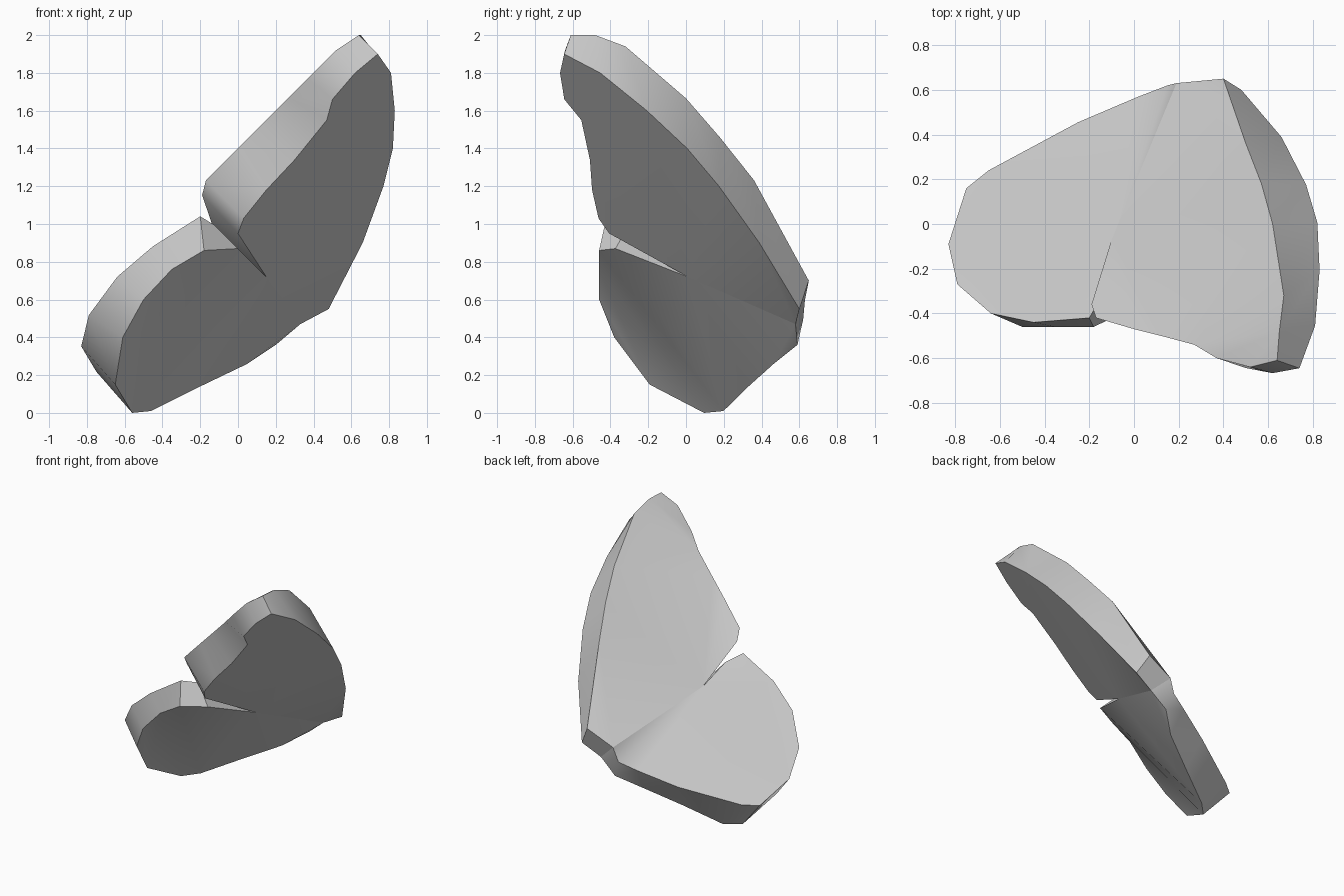
import bpy, bmesh

if "Cube" in bpy.data.objects:
    bpy.data.objects.remove(bpy.data.objects["Cube"])

# One plain grey for the whole model
grey = bpy.data.materials.new("plain grey")
grey.diffuse_color = (0.6, 0.6, 0.6, 1)
grey.use_nodes = True
grey.node_tree.nodes["Principled BSDF"].inputs["Base Color"].default_value = grey.diffuse_color

# Seam shared by both wings, from the hinge to the notch
seam_under = [(0.33, 0.58, 0.47), (0.15, 0.01, 0.72)]
seam_over = [(0.19, 0.63, 0.60), (-0.1, -0.07, 0.89)]


def slab(name, under, over):
    """Thick plate: two matching outlines, bridged by a rim open at the seam."""
    bm = bmesh.new()
    under = [seam_under[0]] + under + [seam_under[1]]
    over = [seam_over[0]] + over + [seam_over[1]]
    a = [bm.verts.new(p) for p in under]
    b = [bm.verts.new(p) for p in over]
    for i in range(len(a) - 1):
        bm.faces.new((a[i], a[i + 1], b[i + 1], b[i]))
    bm.faces.new(a[::-1])
    bm.faces.new(b)
    bmesh.ops.triangulate(bm, faces=[f for f in bm.faces if len(f.verts) > 4])
    bmesh.ops.recalc_face_normals(bm, faces=bm.faces)
    mesh = bpy.data.meshes.new(name)
    bm.to_mesh(mesh)
    bm.free()
    obj = bpy.data.objects.new(name, mesh)
    bpy.context.collection.objects.link(obj)
    mesh.materials.append(grey)
    bpy.ops.object.select_all(action='DESELECT')
    obj.select_set(True)
    bpy.context.view_layer.objects.active = obj
    bpy.ops.object.shade_smooth_by_angle(angle=0.75)
    return obj


# Lower wing: underside outline in x,z and upper side outline in x,y
low_under = [(0.05, 0.26), (-0.2, 0.14), (-0.46, 0.01), (-0.56, 0),
             (-0.65, 0.15), (-0.61, 0.4), (-0.5, 0.6), (-0.35, 0.76),
             (-0.18, 0.86), (0, 0.87)]
low_over = [(0.15, 0.62), (0.02, 0.57), (-0.25, 0.455), (-0.65, 0.24),
            (-0.75, 0.16), (-0.83, -0.09), (-0.79, -0.27), (-0.64, -0.4),
            (-0.45, -0.44), (-0.2, -0.42), (-0.13, -0.3)]
slab("lower_wing",
     [(0.2, 0.59, 0.36)] +
     [(x, max(0.74 + 1.15 * x - 1.28 * z, -0.08 - 0.75 * z, -0.46), z)
      for x, z in low_under],
     [(x, y, 0.86 + 0.694 * x - 0.76 * y) for x, y in low_over])

# Upper wing: same scheme, with the upper side thinning at hinge and tip
up_under = [(0.66, 0.9), (0.77, 1.2), (0.82, 1.4),
            (0.83, 1.6), (0.81, 1.8), (0.74, 1.9), (0.62, 1.8), (0.5, 1.66),
            (0.47, 1.55), (0.3, 1.34), (0.15, 1.18), (0.03, 1.03), (0, 0.95)]
up_over = [(0.4, 0.65), (0.5, 0.36), (0.57, 0.18), (0.62, 0),
           (0.67, -0.32), (0.65, -0.48), (0.64, -0.61), (0.52, -0.64),
           (0.37, -0.6), (0.27, -0.54), (0.12, -0.5), (0, -0.47),
           (-0.17, -0.42), (-0.19, -0.36)]


def up_height(x, y):
    return min(2.0, 1.08 + 0.944 * x - 0.89 * y, 0.68 + 2 * (0.66 - y),
               1.4 + x, 1.06 + 1.2 * x - 0.89 * y, 1.78 - 0.5 * y)


slab("upper_wing",
     [(0.48, 0.60, 0.55)] +
     [(x, 0.66 + 1.12 * x - 1.123 * z, z) for x, z in up_under],
     [(x, y, up_height(x, y)) for x, y in up_over])
